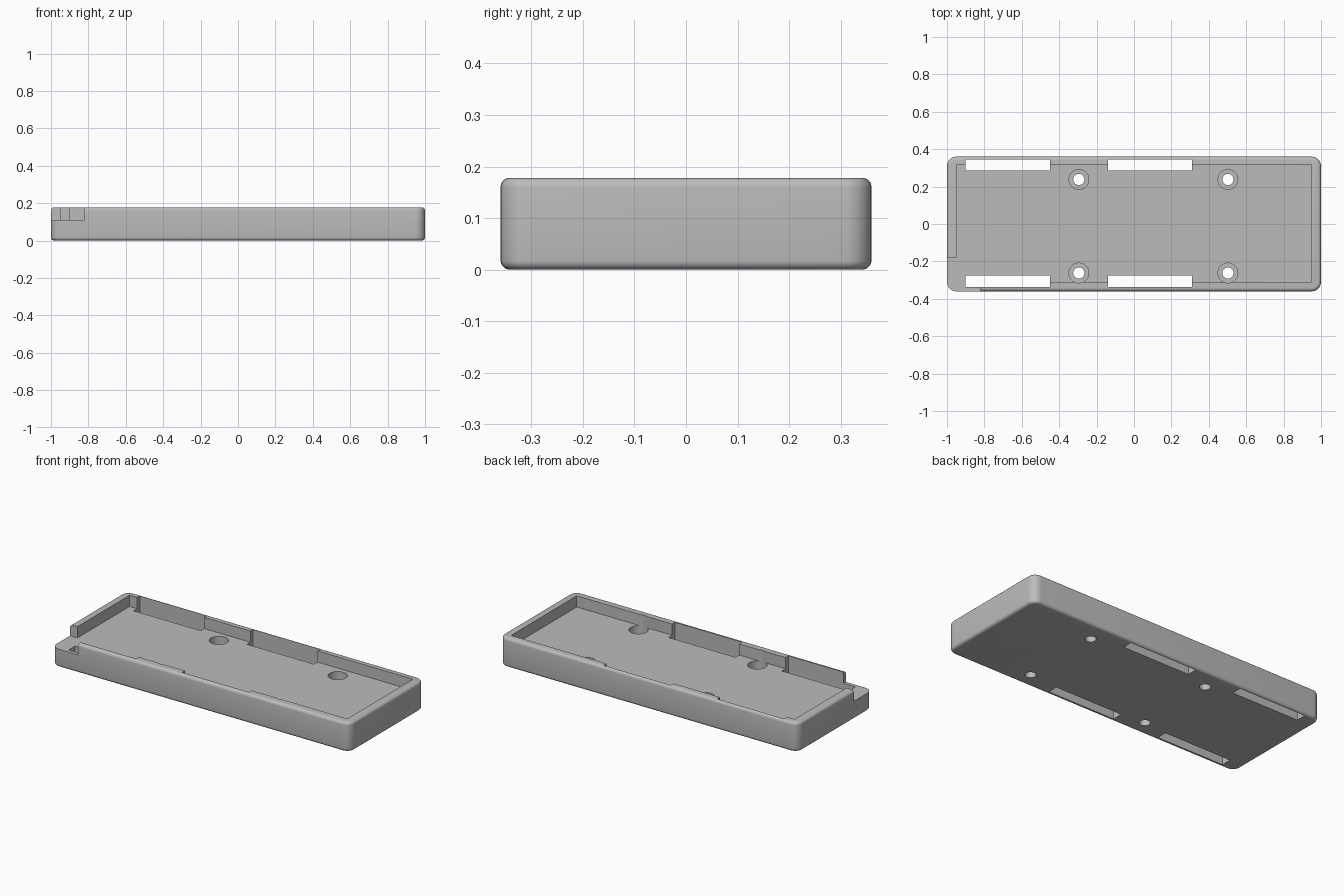
import bpy
import bmesh
from mathutils import Matrix, Vector

if "Cube" in bpy.data.objects:
    bpy.data.objects.remove(bpy.data.objects["Cube"], do_unlink=True)

HEIGHT, FLOOR, TOP = 0.178, 0.11, 0.3

grey = bpy.data.materials.new("plain grey")
grey.use_nodes = True
colour = (0.5, 0.5, 0.5, 1)
grey.diffuse_color = colour
grey.node_tree.nodes["Principled BSDF"].inputs["Base Color"].default_value = colour


def add_object(name, bm):
    mesh = bpy.data.meshes.new(name)
    bm.to_mesh(mesh)
    bm.free()
    mesh.materials.append(grey)
    obj = bpy.data.objects.new(name, mesh)
    bpy.context.collection.objects.link(obj)
    return obj


def box(x0, x1, y0, y1, z0, z1):
    bm = bmesh.new()
    low, high = Vector((x0, y0, z0)), Vector((x1, y1, z1))
    size = Matrix.Diagonal((*(high - low), 1))
    bmesh.ops.create_cube(bm, size=1, matrix=Matrix.Translation((low + high) / 2) @ size)
    return bm


def cylinder(x, y, radius, z0, z1):
    bm = bmesh.new()
    bmesh.ops.create_cone(bm, cap_ends=True, segments=40, radius1=radius, radius2=radius,
                          depth=z1 - z0, matrix=Matrix.Translation((x, y, (z0 + z1) / 2)))
    return bm


# Tray block: rounded upright corners, then softened top and bottom rims
bm = box(-1, 1, -0.36, 0.36, 0, HEIGHT)
upright = [e for e in bm.edges if abs(e.verts[0].co.z - e.verts[1].co.z) > 0.1]
bmesh.ops.bevel(bm, geom=upright, offset=0.05, segments=8, profile=0.5, affect='EDGES')
rims = [e for e in bm.edges if abs(e.verts[0].co.z - e.verts[1].co.z) < 0.001]
bmesh.ops.bevel(bm, geom=rims, offset=0.018, segments=5, profile=0.5, affect='EDGES')
tray = add_object("tray", bm)

# Cutters: the shallow cavity and the open corner
cutters = [
    ("cavity_cutter", box(-0.95, 0.95, -0.31, 0.318, FLOOR, TOP)),
    ("corner_cutter", box(-1.1, -0.82, -0.5, -0.18, FLOOR, TOP)),
]

# Cutters: strap slots through the floor and into the long walls
for x0, x1 in ((-0.9, -0.45), (-0.14, 0.31)):
    for y0, y1 in ((0.285, 0.345), (-0.337, -0.275)):
        cutters.append(("slot_cutter", box(x0, x1, y0, y1, -0.1, TOP)))

# Cutters: counterbored screw holes
for x in (-0.295, 0.502):
    for y in (0.238, -0.262):
        cutters.append(("hole_cutter", cylinder(x, y, 0.03, -0.1, TOP)))
        cutters.append(("counterbore_cutter", cylinder(x, y, 0.053, 0.05, TOP)))

cutter_objects = []
for name, cutter_bm in cutters:
    cutter = add_object(name, cutter_bm)
    cutter.hide_render = True
    cutter_objects.append(cutter)
    cut = tray.modifiers.new(name, 'BOOLEAN')
    cut.operation = 'DIFFERENCE'
    cut.solver = 'EXACT'
    cut.object = cutter

# Bake the cuts, then drop the cutters
depsgraph = bpy.context.evaluated_depsgraph_get()
baked = bpy.data.meshes.new_from_object(tray.evaluated_get(depsgraph))
tray.modifiers.clear()
tray.data = baked
for cutter in cutter_objects:
    bpy.data.objects.remove(cutter, do_unlink=True)

for obj in bpy.context.selected_objects:
    obj.select_set(False)
tray.select_set(True)
bpy.context.view_layer.objects.active = tray
bpy.ops.object.shade_smooth_by_angle(angle=0.6)
